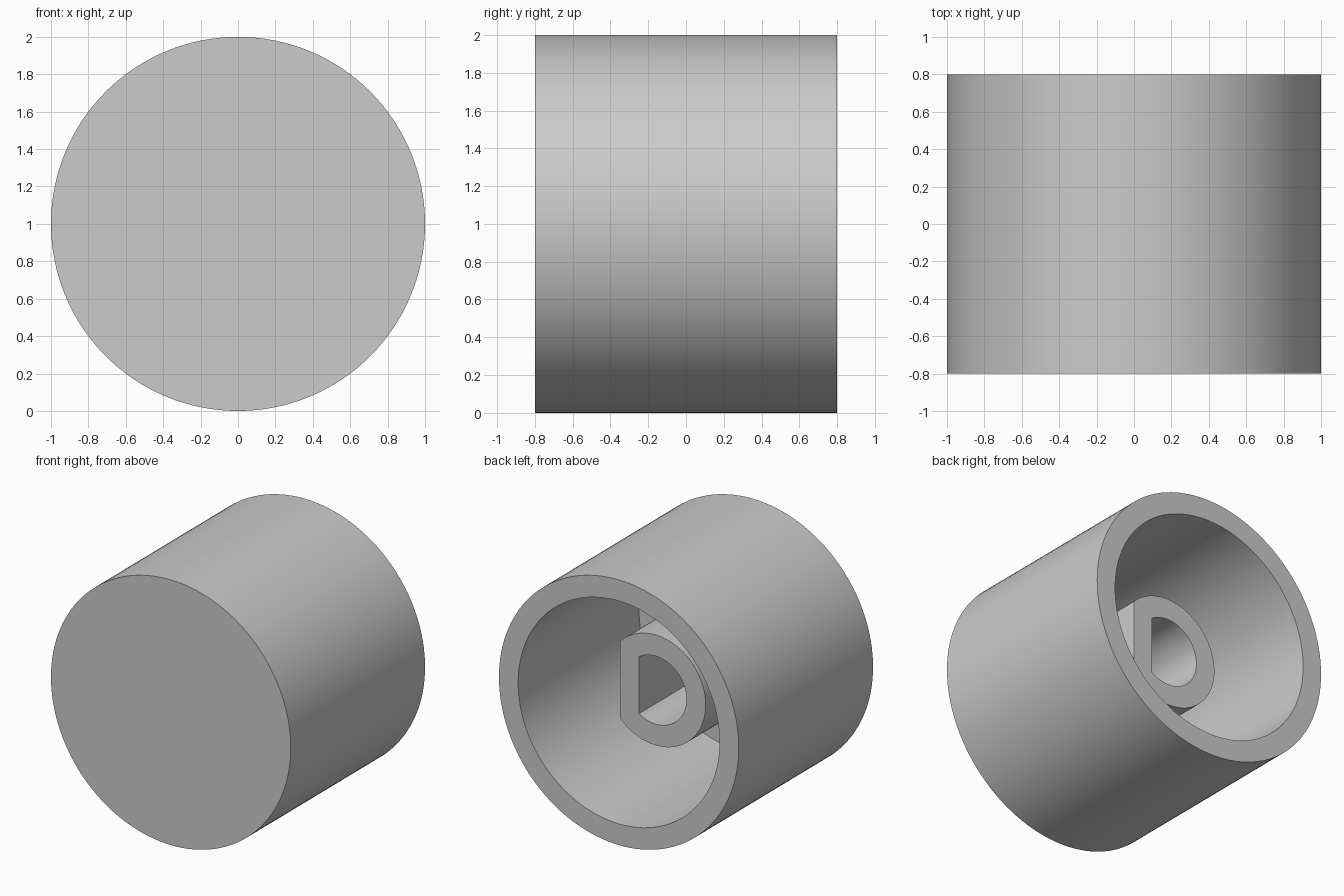
import bpy
import bmesh
from math import acos, cos, sin, pi, radians

cube = bpy.data.objects.get("Cube")
if cube:
    bpy.data.objects.remove(cube, do_unlink=True)

RADIUS, HALF, WALL = 1.0, 0.8, 0.16
FLOOR_Y = -HALF + WALL
SEGMENTS = 128

grey = bpy.data.materials.new("plain grey")
grey.use_nodes = True
grey.diffuse_color = (0.6, 0.6, 0.6, 1)
grey.node_tree.nodes["Principled BSDF"].inputs["Base Color"].default_value = grey.diffuse_color


def finish(bm, name):
    """Turn a bmesh into a smooth-shaded object with sharp edges kept."""
    bmesh.ops.recalc_face_normals(bm, faces=bm.faces)
    mesh = bpy.data.meshes.new(name)
    bm.to_mesh(mesh)
    bm.free()
    mesh.materials.append(grey)
    obj = bpy.data.objects.new(name, mesh)
    bpy.context.collection.objects.link(obj)
    bpy.ops.object.select_all(action="DESELECT")
    obj.select_set(True)
    bpy.context.view_layer.objects.active = obj
    bpy.ops.object.shade_smooth_by_angle(angle=radians(30))
    return obj


def d_outline(bm, radius, flat, y):
    """D-shaped loop around the knob axis, with its flat side at x = flat."""
    start = acos(flat / radius)
    step = 2 * (pi - start) / SEGMENTS
    angles = [start + i * step for i in range(SEGMENTS + 1)]
    return [bm.verts.new((radius * cos(a), y, RADIUS + radius * sin(a))) for a in angles]


# Knob shell: cup profile turned about the y axis, open at the back
bm = bmesh.new()
profile = [(0, -HALF), (RADIUS, -HALF), (RADIUS, HALF),
           (RADIUS - WALL, HALF), (RADIUS - WALL, FLOOR_Y), (0, FLOOR_Y)]
verts = [bm.verts.new((r, y, RADIUS)) for r, y in profile]
edges = [bm.edges.new(pair) for pair in zip(verts, verts[1:])]
bmesh.ops.spin(bm, geom=verts + edges, cent=(0, 0, RADIUS), axis=(0, 1, 0),
               angle=2 * pi, steps=SEGMENTS, use_merge=True)
bmesh.ops.remove_doubles(bm, verts=bm.verts, dist=0.0001)
finish(bm, "knob_shell")

# Shaft socket: D-shaped tube rooted in the floor of the shell
bm = bmesh.new()
base_y, end_y = FLOOR_Y - 0.06, 0.36
loops = [d_outline(bm, 0.416, 0.3, base_y), d_outline(bm, 0.416, 0.3, end_y),
         d_outline(bm, 0.256, 0.14, end_y), d_outline(bm, 0.256, 0.14, base_y)]
for a, b in zip(loops, loops[1:] + loops[:1]):
    for i in range(len(a)):
        j = (i + 1) % len(a)
        bm.faces.new((a[i], a[j], b[j], b[i]))
finish(bm, "shaft_socket")
